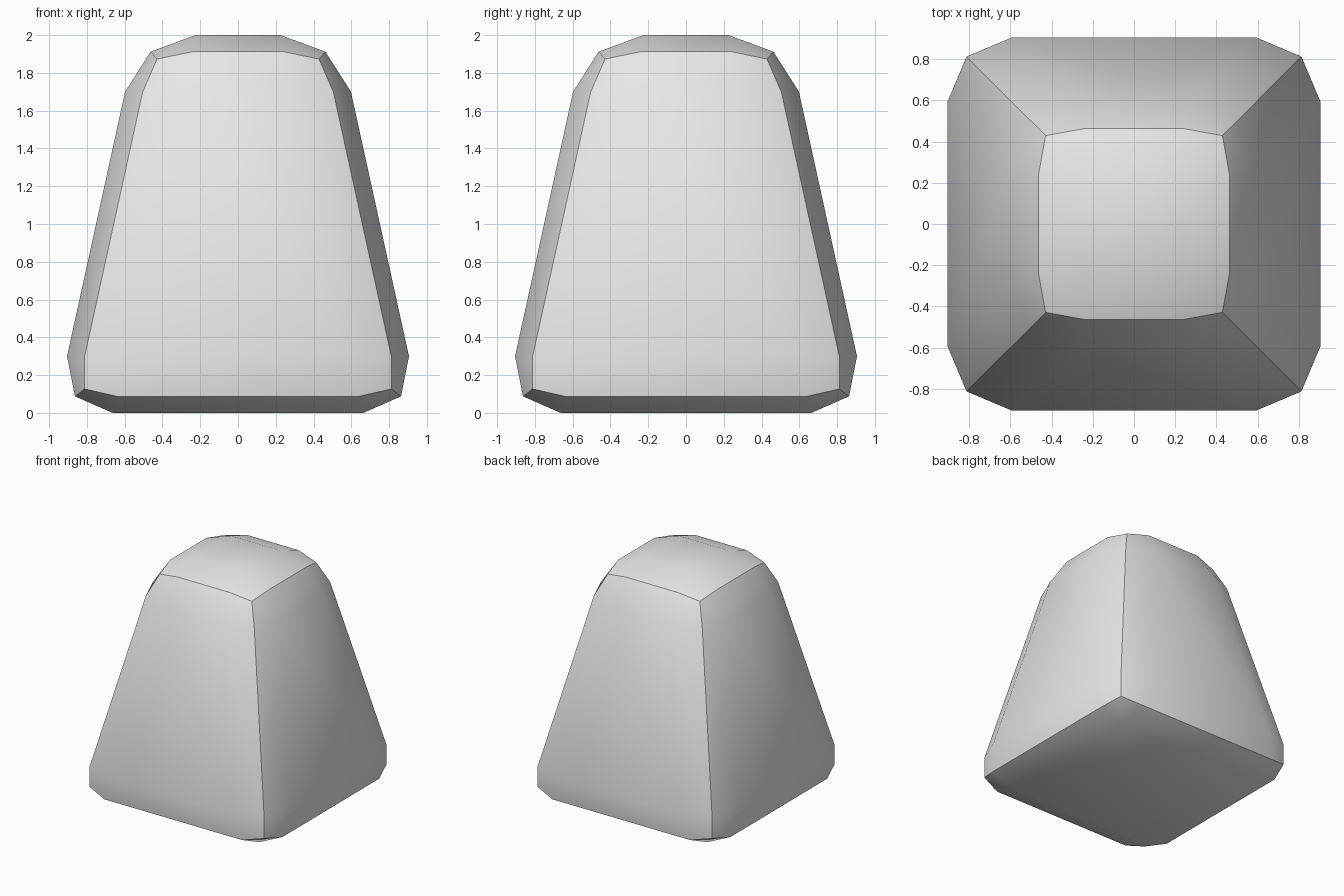
import bpy, bmesh

if "Cube" in bpy.data.objects:
    bpy.data.objects.remove(bpy.data.objects["Cube"])

HEIGHT, BASE, TOP, BEVEL = 2.0, 0.971, 0.532, 0.307

# single flat colour
grey = bpy.data.materials.new("light grey")
grey.diffuse_color = (0.8, 0.8, 0.8, 1)
grey.use_nodes = True
grey.node_tree.nodes["Principled BSDF"].inputs["Base Color"].default_value = grey.diffuse_color

# tapered block: a cube narrowed towards the top
bm = bmesh.new()
bmesh.ops.create_cube(bm, size=2)
for v in bm.verts:
    half = TOP if v.co.z > 0 else BASE
    v.co.x *= half
    v.co.y *= half
    v.co.z = HEIGHT if v.co.z > 0 else 0

# wide two-step rounding on every edge
bmesh.ops.bevel(bm, geom=bm.edges[:], offset=BEVEL, offset_type='OFFSET',
                segments=2, profile=0.5, affect='EDGES')
bmesh.ops.recalc_face_normals(bm, faces=bm.faces[:])

mesh = bpy.data.meshes.new("tapered_block")
bm.to_mesh(mesh)
bm.free()
mesh.materials.append(grey)
block = bpy.data.objects.new("tapered_block", mesh)
bpy.context.collection.objects.link(block)

# smooth sides, sharp middle bevel edges
bpy.context.view_layer.objects.active = block
block.select_set(True)
bpy.ops.object.shade_smooth_by_angle(angle=0.5236)
